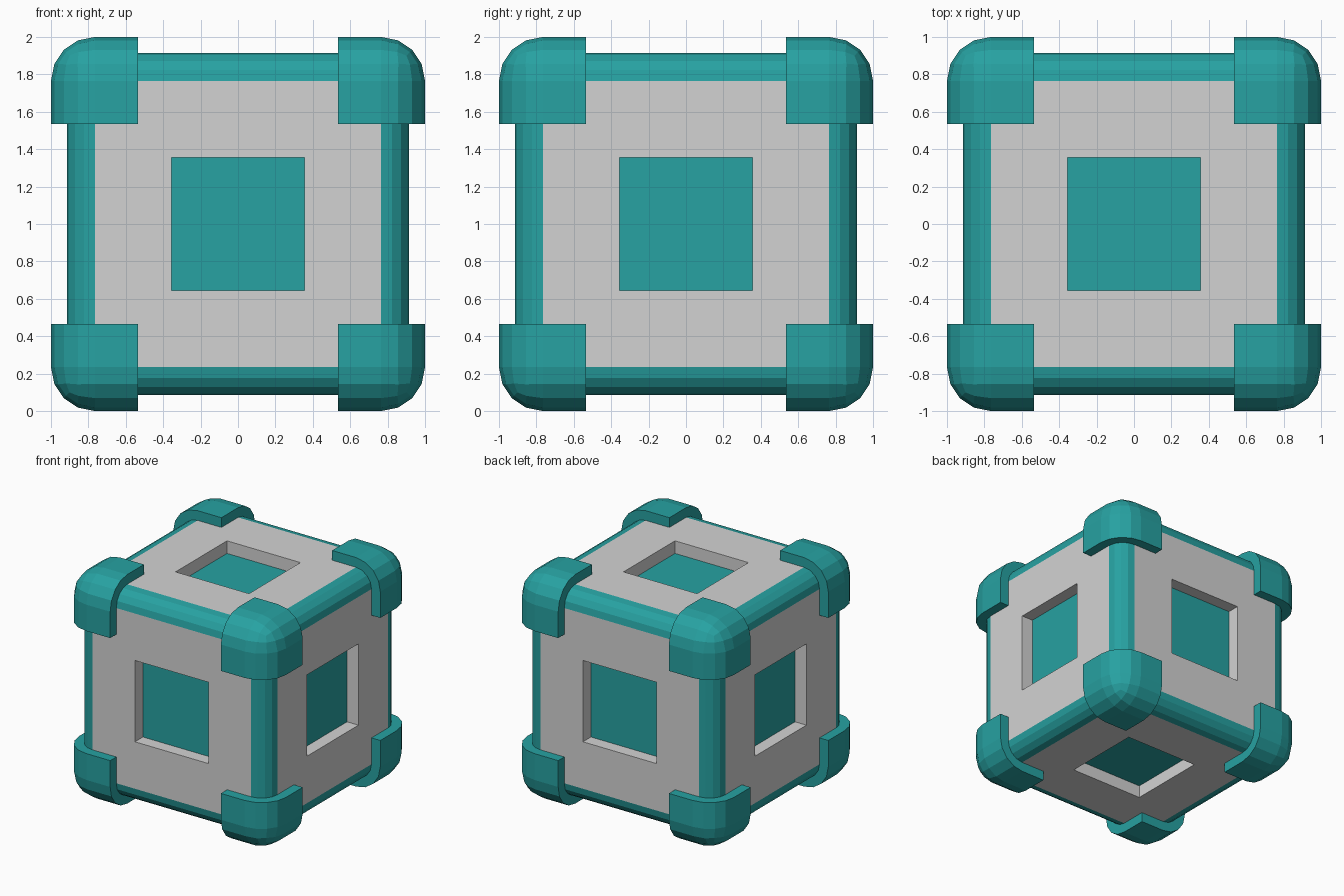
import bpy, bmesh
from mathutils import Vector
from itertools import product

if "Cube" in bpy.data.objects:
    bpy.data.objects.remove(bpy.data.objects["Cube"], do_unlink=True)

HALF = 0.915      # half width of the body
RADIUS = 0.15     # rounding of the body edges
CAP = 0.085       # how far the corner caps stand proud
CUT = 0.535       # where the corner caps end
WINDOW = 0.355    # half width of the recesses
DEPTH = 0.11


def material(name, colour):
    m = bpy.data.materials.new(name)
    m.use_nodes = True
    m.diffuse_color = colour
    m.node_tree.nodes["Principled BSDF"].inputs["Base Color"].default_value = colour
    return m


teal = material("teal", (0.02, 0.36, 0.36, 1))
grey = material("light grey", (0.65, 0.65, 0.65, 1))


def rounded_cube(half, radius):
    bm = bmesh.new()
    bmesh.ops.create_cube(bm, size=2 * half)
    bmesh.ops.bevel(bm, geom=bm.edges[:], offset=radius, segments=4,
                    profile=0.5, affect='EDGES')
    return bm


def finish(bm, name, mats):
    bmesh.ops.recalc_face_normals(bm, faces=bm.faces[:])
    bmesh.ops.translate(bm, verts=bm.verts[:], vec=(0, 0, 1))
    mesh = bpy.data.meshes.new(name)
    bm.to_mesh(mesh)
    bm.free()
    for m in mats:
        mesh.materials.append(m)
    bpy.context.collection.objects.link(bpy.data.objects.new(name, mesh))


# Body: teal rounded edges, grey panels, a recess with a teal floor on each side
body = rounded_cube(HALF, RADIUS)
body.normal_update()
panels = [f for f in body.faces if f.calc_area() > 1]
rims = bmesh.ops.inset_individual(body, faces=panels, use_even_offset=True,
                                  thickness=HALF - RADIUS - WINDOW)["faces"]
for f in rims:
    f.material_index = 1
walls = []
for f in panels:
    step = -f.normal * DEPTH
    floor = bmesh.ops.extrude_discrete_faces(body, faces=[f])["faces"][0]
    bmesh.ops.translate(body, verts=floor.verts[:], vec=step)
    walls += [g for e in floor.edges for g in e.link_faces if g != floor]
    floor.material_index = 0
for f in walls:
    f.material_index = 1
finish(body, "body", [teal, grey])

# Corner caps: the eight corners of a larger rounded cube
for signs in product((-1, 1), repeat=3):
    cap = rounded_cube(HALF + CAP, RADIUS + CAP)
    for axis, s in enumerate(signs):
        normal = Vector((0, 0, 0))
        normal[axis] = s
        cut = bmesh.ops.bisect_plane(
            cap, geom=cap.verts[:] + cap.edges[:] + cap.faces[:],
            plane_co=normal * CUT, plane_no=normal, clear_inner=True)
        edges = [g for g in cut["geom_cut"] if isinstance(g, bmesh.types.BMEdge)]
        bmesh.ops.holes_fill(cap, edges=edges, sides=0)
    name = "_".join((("right", "left")[signs[0] > 0],
                     ("front", "back")[signs[1] > 0],
                     ("bottom", "top")[signs[2] > 0], "corner_cap"))
    finish(cap, name, [teal])
